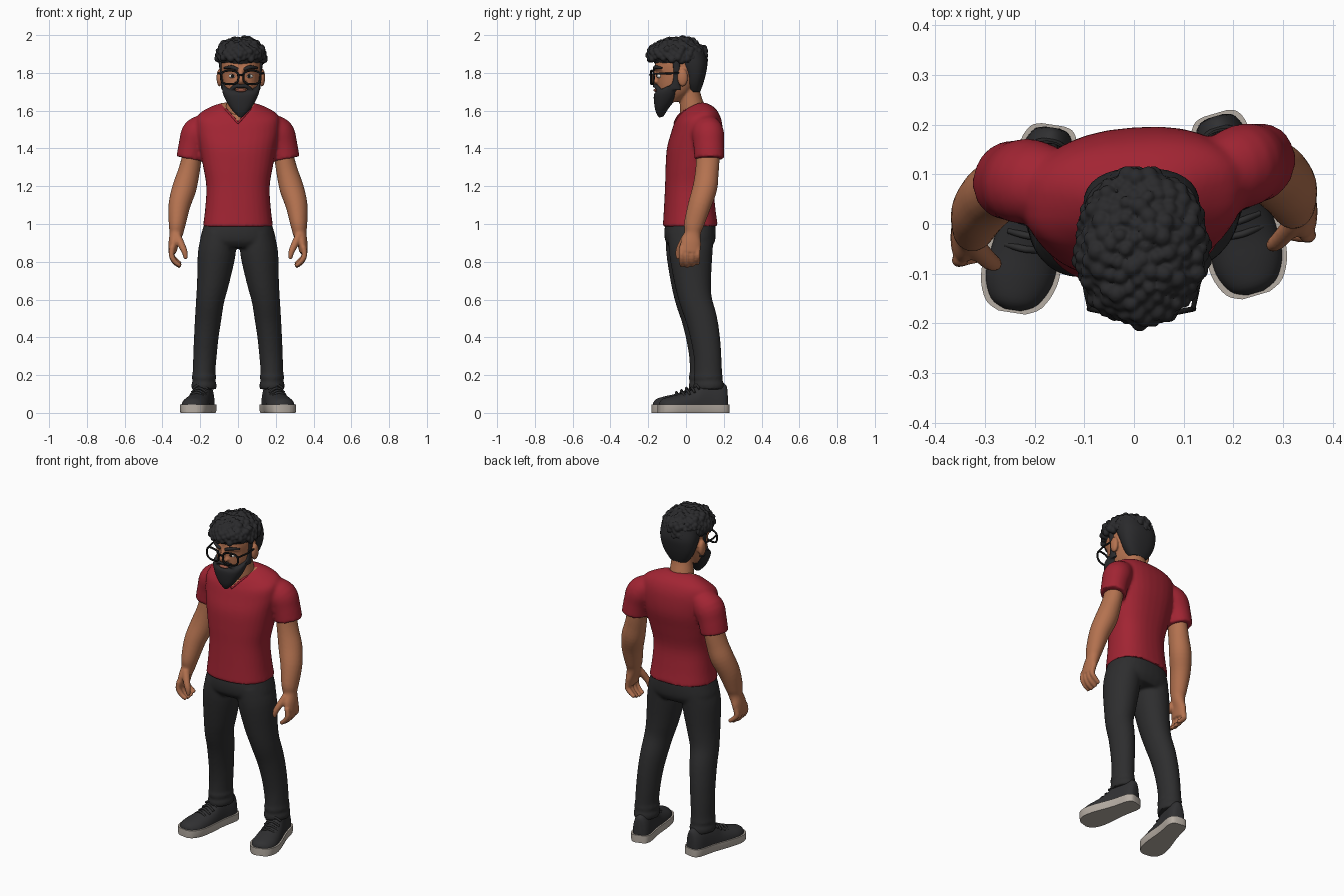
import bpy, bmesh, math, random
from mathutils import Vector, Matrix
from mathutils.bvhtree import BVHTree

if "Cube" in bpy.data.objects:
    bpy.data.objects.remove(bpy.data.objects["Cube"])

random.seed(4)
CX = 0.015  # the head sits slightly off centre


def mat(name, r, g, b):
    m = bpy.data.materials.new(name)
    m.diffuse_color = (r, g, b, 1)
    m.use_nodes = True
    m.node_tree.nodes["Principled BSDF"].inputs["Base Color"].default_value = m.diffuse_color
    return m


SKIN = mat("skin", 0.46, 0.17, 0.08)
RED = mat("red_cloth", 0.36, 0.018, 0.033)
TROUSER = mat("dark_cloth", 0.027, 0.027, 0.028)
HAIR = mat("black_hair", 0.023, 0.023, 0.025)
SHOE = mat("shoe_grey", 0.03, 0.03, 0.032)
SOLE = mat("sole_cream", 0.47, 0.42, 0.37)
FRAME = mat("frame_black", 0.008, 0.008, 0.008)
WHITE = mat("eye_white", 0.75, 0.72, 0.68)
LIP = mat("lip_brown", 0.3, 0.09, 0.055)


def spline(keys, m=4):
    """Catmull-Rom densify a list of equal-length tuples."""
    out = []
    for i in range(len(keys) - 1):
        p = [keys[max(0, min(len(keys) - 1, i + j))] for j in (-1, 0, 1, 2)]
        for k in range(m):
            t = k / m
            out.append(tuple(0.5 * (2 * b + (c - a) * t + (2 * a - 5 * b + 4 * c - d) * t * t
                                    + (3 * b - a - 3 * c + d) * t ** 3) for a, b, c, d in zip(*p)))
    return out + [tuple(keys[-1])]


def loft(bm, loops, closed=False):
    rows = [[bm.verts.new(p) for p in lp] for lp in loops]
    n = len(rows[0])
    for a, b in list(zip(rows, rows[1:])) + ([(rows[-1], rows[0])] if closed else []):
        for i in range(n):
            bm.faces.new((a[i], a[(i + 1) % n], b[(i + 1) % n], b[i]))
    if not closed:
        bm.faces.new(rows[0])
        bm.faces.new(rows[-1])


def bands(bm, keys, cx=0, ex=2.4, n=32):
    """Rings given as (front y, front z, back y, back z, half width, side lift)."""
    loops = []
    for fy, fz, by, bz, hw, lift in spline(keys):
        lp = []
        for i in range(n):
            c, s = math.cos(math.tau * i / n), math.sin(math.tau * i / n)
            k = math.copysign(abs(s) ** (2 / ex), s)
            x = math.copysign(abs(c) ** (2 / ex), c) * hw
            lp.append((cx + x, (fy + by + k * (by - fy)) / 2, (fz + bz + k * (bz - fz)) / 2 + lift * c * c))
        loops.append(lp)
    loft(bm, loops)


def tube(bm, keys, n=16, closed=False, m=4):
    """Tube along (x, y, z, side radius, depth radius)."""
    pts = keys if closed else spline(keys, m)
    loops = []
    for i, p in enumerate(pts):
        a, b = (pts[i - 1], pts[(i + 1) % len(pts)]) if closed else (pts[max(0, i - 1)], pts[min(len(pts) - 1, i + 1)])
        t = (Vector(b[:3]) - Vector(a[:3])).normalized()
        u = Vector((0, 1, 0) if abs(t.y) < 0.9 else (1, 0, 0)).cross(t).normalized()
        v = t.cross(u)
        loops.append([Vector(p[:3]) + u * p[3] * math.cos(math.tau * j / n) + v * p[4] * math.sin(math.tau * j / n)
                      for j in range(n)])
    loft(bm, loops, closed)


def ball(bm, c, r, sub=3):
    bmesh.ops.create_icosphere(bm, subdivisions=sub, radius=1, matrix=Matrix.Translation(c) @ Matrix.Diagonal((*r, 1)))


def finish(bm, name, m, voxel=0, relax=0, body=True, side=1, matrix=None):
    """Mirror, turn the body slightly, fuse by voxel remesh and bake."""
    if matrix:
        bm.transform(matrix)
    for v in bm.verts:
        v.co.x *= side
        if body:
            v.co.y += 0.07 * v.co.x
    bmesh.ops.recalc_face_normals(bm, faces=bm.faces)
    me = bpy.data.meshes.new(name)
    bm.to_mesh(me)
    bm.free()
    o = bpy.data.objects.new(name, me)
    bpy.context.collection.objects.link(o)
    if voxel:
        r = o.modifiers.new("fuse", 'REMESH')
        r.mode, r.voxel_size = 'VOXEL', voxel
        s = o.modifiers.new("relax", 'SMOOTH')
        s.factor, s.iterations = 0.5, relax
        dg = bpy.context.evaluated_depsgraph_get()
        me = bpy.data.meshes.new_from_object(o.evaluated_get(dg))
        o.modifiers.clear()
        o.data = me
    me.materials.clear()
    me.materials.append(m)
    me.polygons.foreach_set("use_smooth", [True] * len(me.polygons))
    me.set_sharp_from_angle(angle=0.9)
    return o


# T-shirt: torso and sleeves fused
bm = bmesh.new()
bands(bm, [(-.122, .985, .168, .99, .186, 0), (-.116, 1.08, .155, 1.08, .174, 0), (-.11, 1.2, .147, 1.2, .168, 0),
           (-.107, 1.3, .17, 1.32, .186, 0), (-.1, 1.4, .193, 1.43, .205, 0), (-.078, 1.48, .19, 1.53, .22, 0),
           (-.062, 1.53, .17, 1.59, .212, .012), (-.05, 1.555, .138, 1.625, .15, .02), (-.045, 1.565, .1, 1.642, .085, .025)])
for s in (-1, 1):
    tube(bm, [(s * x, y, z, a, b) for x, y, z, a, b in
              [(.15, .085, 1.53, .06, .07), (.212, .1, 1.485, .083, .085), (.238, .104, 1.42, .076, .081),
               (.254, .106, 1.345, .073, .079)]], 28)
shirt = finish(bm, "shirt", RED, .009, 5)
# Skin-coloured V neck cut into the shirt
shirt.data.materials.append(SKIN)
bm = bmesh.new()
bm.from_mesh(shirt.data)
tip = Vector((0, -.05, 1.535))
cuts = [Vector((s * .09, 0, -.08)) for s in (-1, 1)]
for nrm in cuts:
    fs = [f for f in bm.faces if f.calc_center_median().y < .05 and f.calc_center_median().z > 1.5]
    geom = fs + list({e for f in fs for e in f.edges}) + list({v for f in fs for v in f.verts})
    bmesh.ops.bisect_plane(bm, geom=geom, plane_co=tip, plane_no=nrm)
for f in bm.faces:
    c = f.calc_center_median()
    if c.y < .06 and c.z > 1.5 and all((c - tip).dot(nrm) < 0 for nrm in cuts):
        f.material_index = 1
tree = BVHTree.FromBMesh(bm)
bm.to_mesh(shirt.data)
bm.free()
# Collar edge following the V
line = [(.08 * abs(t) * math.copysign(1, t), 1.535 + .09 * abs(t)) for t in [i / 10 for i in range(-8, 9)]]
hits = [tree.ray_cast(Vector((x, -1, z)), Vector((0, 1, 0)))[0] for x, z in line]
bm = bmesh.new()
tube(bm, [(*h, .006, .006) for h in hits if h], 8, m=2)
finish(bm, "collar", RED, body=False)

# Trousers: hips and both legs fused
bm = bmesh.new()
bands(bm, [(-.1, 1.03, .15, 1.03, .168, 0), (-.113, .97, .156, .97, .188, 0), (-.108, .91, .152, .91, .2, 0),
           (-.08, .875, .13, .87, .17, 0)])
for s in (-1, 1):
    tube(bm, [(s * x, y, z, a, b) for x, y, z, a, b in
              [(.1, .02, .95, .088, .12), (.112, .018, .85, .1, .115), (.131, .026, .7, .086, .098),
               (.147, .04, .6, .075, .087), (.158, .07, .5, .07, .083), (.168, .09, .4, .065, .078),
               (.175, .102, .3, .062, .073), (.18, .105, .215, .06, .073), (.18, .105, .19, .065, .078),
               (.18, .106, .17, .06, .074), (.18, .107, .15, .067, .081), (.18, .107, .125, .064, .078)]], 28)
finish(bm, "trousers", TROUSER, .009, 4)

# Arms with hands, and shoes, one set per side
shoe = [(-.182, .02, .055), (-.165, .05, .074), (-.12, .07, .088), (-.06, .07, .102), (0, .062, .125),
        (.04, .056, .16), (.09, .052, .172), (.15, .05, .165), (.18, .036, .15), (.188, .015, .13)]
for side, tag in ((-1, "left"), (1, "right")):
    bm = bmesh.new()
    tube(bm, [(.235, .1, 1.42, .05, .06), (.247, .098, 1.34, .053, .062), (.262, .092, 1.27, .058, .062),
              (.284, .08, 1.19, .064, .065), (.31, .05, 1.1, .058, .061), (.322, .02, 1.0, .045, .053),
              (.327, .012, .95, .036, .043), (.34, .002, .9, .028, .054), (.348, -.004, .85, .022, .054)], 24)
    for i in range(4):
        y, drop = -.046 + .028 * i, (.004, 0, .004, .014)[i]
        tube(bm, [(.346, y, .88, .015, .015), (.352, y - .002, .835, .015, .015), (.334, y, .797 + drop, .014, .014),
                  (.304, y + .002, .774 + drop, .011, .011)], 12)
    tube(bm, [(.322, -.02, .935, .022, .022), (.297, -.048, .885, .019, .019), (.282, -.06, .85, .016, .016),
              (.276, -.062, .815, .01, .01)], 12)
    finish(bm, tag + "_arm", SKIN, .006, 3, side=side)

    place = Matrix.Translation((.205, .022, 0)) @ Matrix.Rotation(.22, 4, 'Z')
    bm = bmesh.new()
    loft(bm, [[(hw * math.cos(math.pi * i / 16), y, .03 + (zt - .03) * math.sin(math.pi * i / 16) ** .8)
               for i in range(17)] for y, hw, zt in spline(shoe)])
    finish(bm, tag + "_shoe", SHOE, side=side, matrix=place)
    bm = bmesh.new()
    loft(bm, [[(x * (hw + .008), y * 1.03, z) for x, z in ((-.94, 0), (.94, 0), (1, .012), (1, .045), (-1, .045), (-1, .012))]
              for y, hw, zt in spline(shoe)])
    finish(bm, tag + "_sole", SOLE, side=side, matrix=place)
    bm = bmesh.new()
    for y, z in ((-.055, .105), (-.028, .115), (-.002, .128), (.022, .147)):
        tube(bm, [(-.042, y, z - .02, .006, .006), (0, y - .004, z + .004, .007, .007), (.042, y, z - .02, .006, .006)], 8)
    finish(bm, tag + "_laces", TROUSER, side=side, matrix=place)

# Head with neck, nose and ears fused
bm = bmesh.new()
tube(bm, [(CX, .005, 1.78, .06, .06), (.011, .02, 1.69, .062, .056), (.006, .032, 1.62, .07, .066), (0, .04, 1.56, .075, .07)], 24)
bands(bm, [(-.12, 1.635, -.03, 1.65, .04, 0), (-.143, 1.68, .02, 1.69, .072, 0), (-.152, 1.73, .05, 1.73, .09, 0),
           (-.156, 1.79, .085, 1.79, .101, 0), (-.165, 1.85, .1, 1.85, .105, 0), (-.145, 1.92, .09, 1.92, .092, 0),
           (-.1, 1.95, .05, 1.95, .05, 0)], CX, 2.3)
tube(bm, [(CX, -.155, 1.82, .012, .012), (CX, -.168, 1.785, .014, .014), (CX, -.176, 1.76, .018, .016), (CX, -.16, 1.742, .014, .01)])
for s in (-1, 1):
    ball(bm, (CX + s * .018, -.16, 1.755), (.012, .014, .011))
    ball(bm, (CX + s * .112, -.018, 1.775), (.017, .028, .048))
    tube(bm, [(CX + s * .012, -.158, 1.822, .01, .012), (CX + s * .045, -.152, 1.826, .011, .012), (CX + s * .08, -.122, 1.82, .01, .01)])
finish(bm, "head", SKIN, .006, 2, body=False)

# Beard with moustache and sideburns
bm = bmesh.new()
bands(bm, [(-.145, 1.563, -.12, 1.568, .01, 0), (-.162, 1.6, -.09, 1.615, .05, 0), (-.17, 1.65, -.055, 1.66, .08, 0),
           (-.17, 1.685, -.03, 1.71, .097, 0), (-.16, 1.7, -.02, 1.765, .1, 0)], CX)
for s in (-1, 1):
    tube(bm, [(CX, -.163, 1.731, .011, .013), (CX + s * .028, -.159, 1.729, .011, .013), (CX + s * .052, -.142, 1.71, .011, .013),
              (CX + s * .058, -.138, 1.685, .011, .013)])
    tube(bm, [(CX + s * .09, -.055, 1.71, .014, .028), (CX + s * .098, -.05, 1.78, .01, .018), (CX + s * .106, -.05, 1.87, .012, .022)])
finish(bm, "beard", HAIR, .006, 2, body=False)

# Short hair at the sides and back
bm = bmesh.new()
bands(bm, [(.015, 1.7, .075, 1.7, .055, 0), (.0, 1.74, .09, 1.74, .085, 0), (-.012, 1.79, .104, 1.79, .106, 0),
           (-.04, 1.85, .113, 1.85, .117, 0), (-.06, 1.91, .1, 1.91, .115, 0)], CX)
finish(bm, "short_hair", HAIR, body=False)

# Curly hair: fused mass of bumps over an ellipsoid
bm = bmesh.new()
mid = Vector((CX, -.045, 1.89))
ball(bm, mid, (.117, .137, .09))
N = 260
for i in range(N):
    z = 1 - 2 * (i + .5) / N
    a, r = i * 2.39996, math.sqrt(1 - z * z)
    d = Vector((r * math.cos(a), r * math.sin(a), z))
    if d.z > -.25 - .45 * max(d.y, 0):
        k = random.uniform(.93, 1.03)
        rad = random.uniform(.013, .021)
        ball(bm, mid + Vector((d.x * .124, d.y * .15, d.z * .092)) * k, (rad, rad, rad), 2)
finish(bm, "curly_hair", HAIR, .005, 1, body=False)

# Eyes, eyebrows and mouth
for s, tag in ((-1, "left"), (1, "right")):
    x = CX + s * .044
    bm = bmesh.new()
    ball(bm, (x, -.137, 1.783), (.02, .018, .012))
    finish(bm, tag + "_eye", WHITE, body=False)
    bm = bmesh.new()
    ball(bm, (x, -.15, 1.784), (.009, .008, .009))
    finish(bm, tag + "_iris", FRAME, body=False)
    bm = bmesh.new()
    tube(bm, [(CX + s * .016, -.169, 1.818, .008, .006), (CX + s * .05, -.163, 1.831, .01, .007), (CX + s * .088, -.128, 1.826, .005, .005)], 10)
    finish(bm, tag + "_eyebrow", HAIR, body=False)
bm = bmesh.new()
ball(bm, (CX, -.158, 1.708), (.03, .014, .009))
finish(bm, "lips", LIP, body=False)

# Glasses: two rounded rims, bridge and temples
bm = bmesh.new()
for s in (-1, 1):
    rim = []
    for i in range(32):
        c, k = math.cos(math.tau * i / 32), math.sin(math.tau * i / 32)
        dx = math.copysign(abs(c) ** .75, c) * .046
        rim.append((CX + s * .059 + dx, -.186 + .2 * max(0, s * dx + .03), 1.776 + math.copysign(abs(k) ** .75, k) * .036, .0055, .0055))
    tube(bm, rim, 8, closed=True)
    tube(bm, [(CX + s * .104, -.17, 1.795, .005, .005), (CX + s * .117, -.1, 1.797, .005, .005), (CX + s * .116, -.02, 1.8, .005, .005)], 8)
tube(bm, [(CX - .015, -.187, 1.786, .005, .005), (CX, -.19, 1.79, .005, .005), (CX + .015, -.187, 1.786, .005, .005)], 8)
finish(bm, "glasses", FRAME, body=False)
